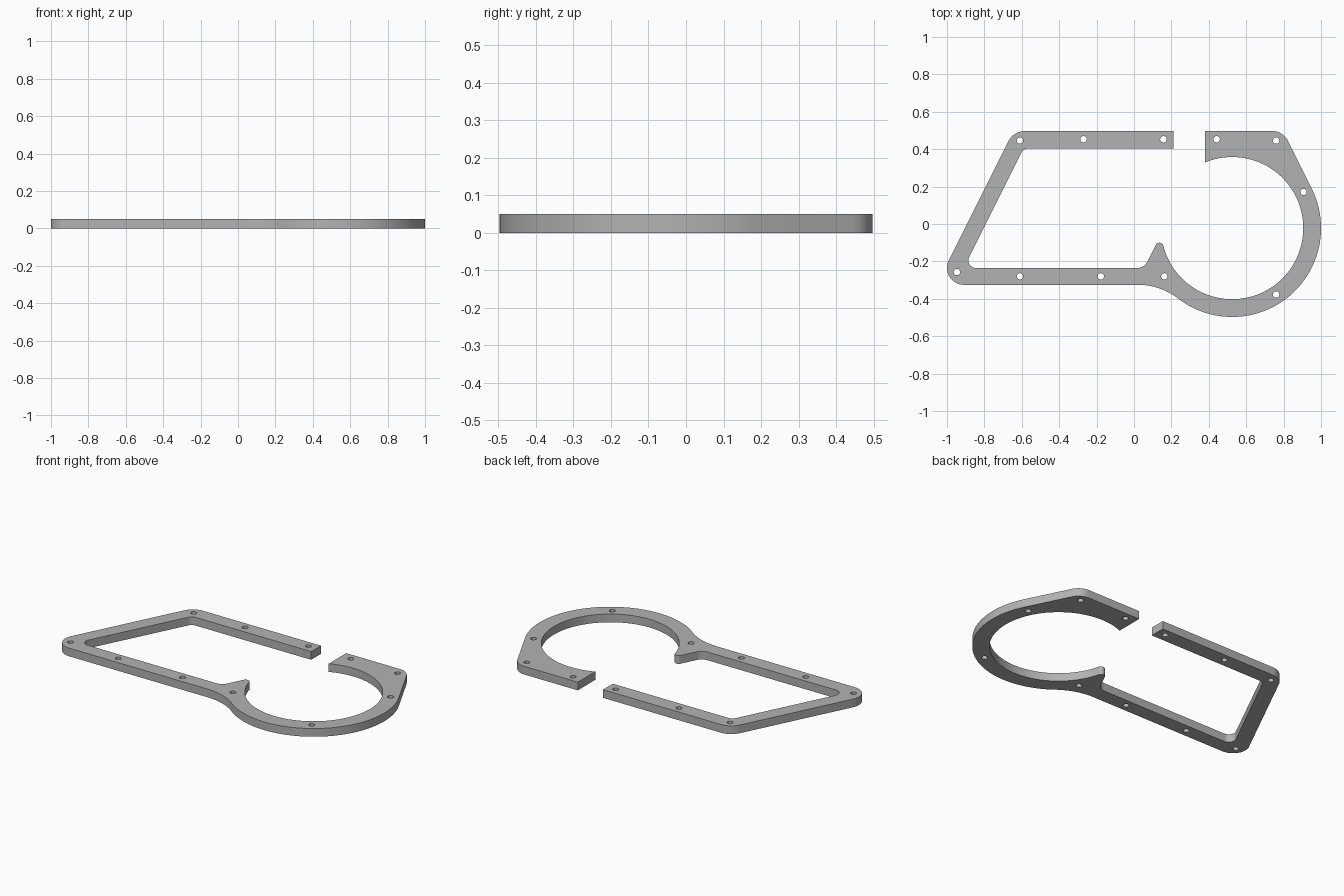
import bpy, bmesh
from math import cos, sin, radians, degrees, atan2, sqrt, pi, ceil
from mathutils import Vector

old = bpy.data.objects.get("Cube")
if old:
    bpy.data.objects.remove(old, do_unlink=True)

THICK = 0.05
RING = Vector((0.525, -0.022))
R_OUT, R_IN = 0.475, 0.38
TOP, TOP_IN = 0.497, 0.403
BASE, BASE_IN = -0.325, -0.235


def arc(center, radius, start, end, step=4):
    """Points along an arc, angles in degrees; direction follows start to end."""
    n = max(2, ceil(abs(end - start) / step))
    angles = [radians(start + (end - start) * i / n) for i in range(n + 1)]
    return [Vector((center[0] + radius * cos(a), center[1] + radius * sin(a))) for a in angles]


def fillet(before, corner, after, radius):
    """Round one corner of a straight-sided outline."""
    c = Vector(corner)
    u, v = (Vector(before) - c).normalized(), (Vector(after) - c).normalized()
    half = u.angle(v) / 2
    mid = c + (u + v).normalized() * radius / sin(half)
    p, q = [c + d * radius * cos(half) / sin(half) - mid for d in (u, v)]
    a, b = degrees(atan2(p.y, p.x)), degrees(atan2(q.y, q.x))
    b = a + (b - a + 180) % 360 - 180
    return arc(mid, radius, a, b, 7)


# Sloping sides run two up for one across
def outer_x(y):
    return -0.893 + (y - 0.0) * 0.5


def inner_x(y):
    return outer_x(y) + 0.1


SLOPE = degrees(atan2(1, 2))
outline = []

# Long open frame, outer edge
tl, bl = (outer_x(TOP), TOP), (outer_x(BASE), BASE)
gap_l = 0.21
outline += [Vector((gap_l, TOP_IN)), Vector((gap_l, TOP))]
outline += fillet((gap_l, TOP), tl, bl, 0.1)
outline += fillet(tl, bl, (0, BASE), 0.09)

# Flowing blend from straight base into the ring, then the ring's outside
blend_x = 0.02
dx, dy = RING.x - blend_x, RING.y - BASE
blend_r = (dx * dx + dy * dy - R_OUT ** 2) / (2 * (R_OUT - dy))
blend_c = Vector((blend_x, BASE - blend_r))
turn = degrees(atan2(RING.y - blend_c.y, dx))
outline += arc(blend_c, blend_r, 90, turn, 3)
ring_outer = arc(RING, R_OUT, turn - 180, SLOPE, 3)
outline += ring_outer[1:]

# Upper shoulder of the ring and its cut end
last = ring_outer[-1]
shoulder = (last.x - (TOP - last.y) / 2, TOP)
gap_r = 0.38
outline += fillet(last, shoulder, (gap_r, TOP), 0.09)
outline.append(Vector((gap_r, TOP)))

# Ring inside, ending in the rounded spur
end = 180 - degrees(atan2(sqrt(R_IN ** 2 - (RING.x - gap_r) ** 2), RING.x - gap_r))
tip_r = 0.022
tip_y = -0.122
tip = Vector((RING.x - sqrt((R_IN + tip_r) ** 2 - (RING.y - tip_y) ** 2), tip_y))
tip_dir = degrees(atan2(RING.y - tip.y, RING.x - tip.x))
outline += arc(RING, R_IN, end, tip_dir - 180, 3)
spur = arc(tip, tip_r, tip_dir, 180 - SLOPE, 14)
outline += spur[1:]

# Frame inside edge
foot = (spur[-1].x - (spur[-1].y - BASE_IN) / 2, BASE_IN)
ibl, itl = (inner_x(BASE_IN), BASE_IN), (inner_x(TOP_IN), TOP_IN)
outline += fillet(spur[-1], foot, ibl, 0.06)
outline += fillet(foot, ibl, itl, 0.04)
outline += fillet(ibl, itl, (gap_l, TOP_IN), 0.04)

# Screw holes
holes = [(-0.61, 0.446), (-0.27, 0.453), (0.157, 0.453), (0.442, 0.453),
         (0.76, 0.446), (0.906, 0.171), (0.76, -0.377), (0.162, -0.28),
         (-0.177, -0.28), (-0.61, -0.28), (-0.947, -0.257)]
loops = [outline] + [arc(h, 0.017, 0, 345, 15) for h in holes]

# Filled flat profile with thickness
curve = bpy.data.curves.new("gasket_profile", "CURVE")
curve.dimensions = "2D"
curve.fill_mode = "BOTH"
curve.extrude = THICK / 2
for pts in loops:
    spline = curve.splines.new("POLY")
    spline.points.add(len(pts) - 1)
    for point, p in zip(spline.points, pts):
        point.co = (p.x, p.y, 0, 1)
    spline.use_cyclic_u = True
helper = bpy.data.objects.new("profile_helper", curve)
bpy.context.collection.objects.link(helper)
bpy.context.view_layer.update()
graph = bpy.context.evaluated_depsgraph_get()
mesh = bpy.data.meshes.new_from_object(helper.evaluated_get(graph))
bpy.data.objects.remove(helper, do_unlink=True)

# Weld caps to walls and lift onto the ground
bm = bmesh.new()
bm.from_mesh(mesh)
bmesh.ops.remove_doubles(bm, verts=bm.verts, dist=0.0002)
bmesh.ops.translate(bm, verts=bm.verts, vec=(0, 0, THICK / 2))
bmesh.ops.recalc_face_normals(bm, faces=bm.faces)
bm.to_mesh(mesh)
bm.free()

grey = bpy.data.materials.new("plain_grey")
grey.use_nodes = True
grey.diffuse_color = (0.45, 0.45, 0.45, 1)
grey.node_tree.nodes["Principled BSDF"].inputs["Base Color"].default_value = (0.45, 0.45, 0.45, 1)
mesh.materials.clear()
mesh.materials.append(grey)

plate = bpy.data.objects.new("open_frame_plate", mesh)
bpy.context.collection.objects.link(plate)
bpy.ops.object.select_all(action="DESELECT")
plate.select_set(True)
bpy.context.view_layer.objects.active = plate
bpy.ops.object.shade_smooth_by_angle(angle=radians(30))
